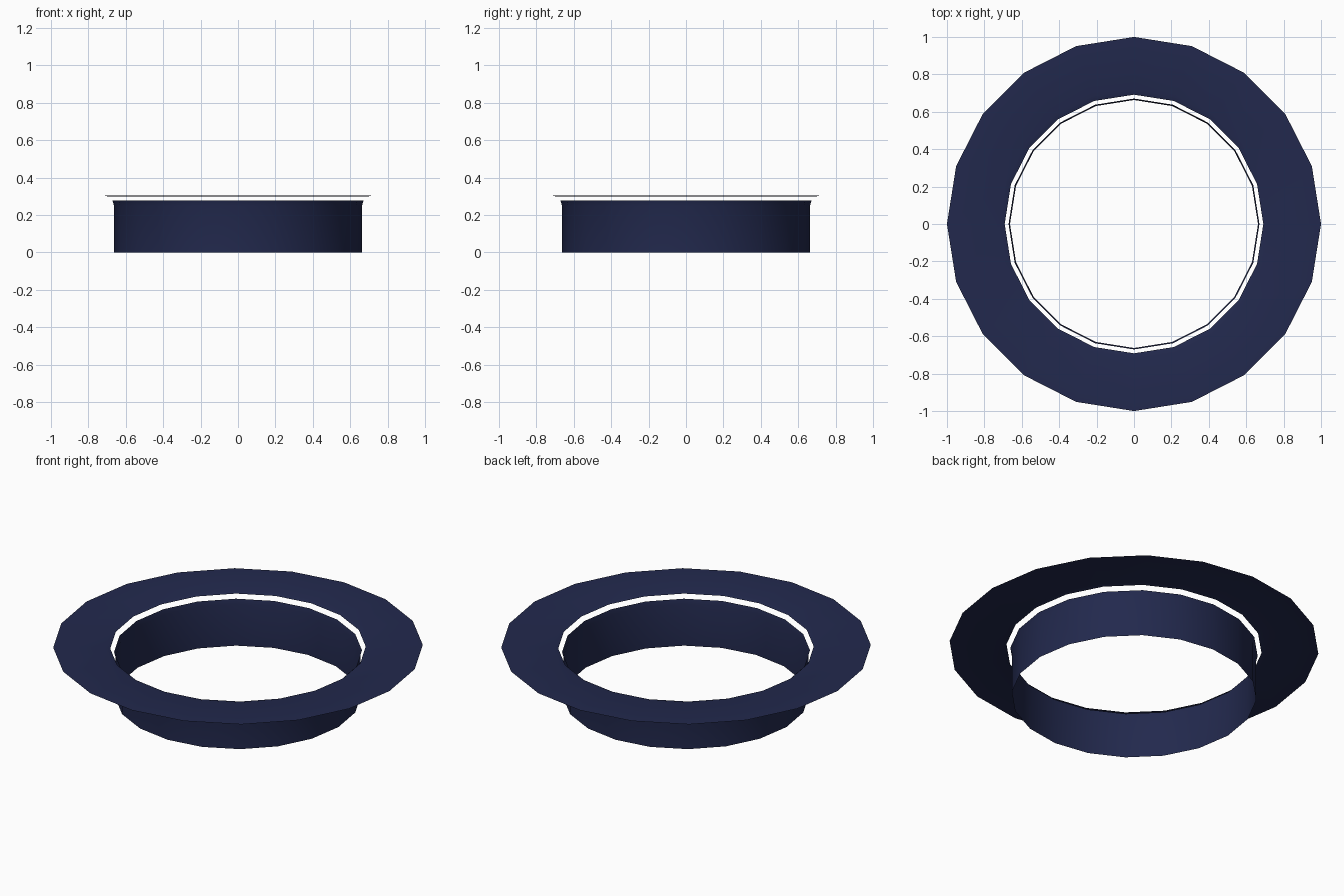
import bpy, bmesh
from math import sin, cos, tau, radians

if "Cube" in bpy.data.objects:
    bpy.data.objects.remove(bpy.data.objects["Cube"])

SIDES = 20
WALL_R, FILLET, TOP = 0.663, 0.057, 0.305
CR, CZ = WALL_R + FILLET, TOP - FILLET   # fillet centre

mat = bpy.data.materials.new("navy")
mat.diffuse_color = (0.016, 0.022, 0.075, 1)
mat.use_nodes = True
mat.node_tree.nodes["Principled BSDF"].inputs["Base Color"].default_value = mat.diffuse_color


def fillet(deg):
    a = radians(deg)
    return CR - FILLET * cos(a), CZ + FILLET * sin(a)


def lathe(name, profile):
    """Spin an open (radius, z) profile into a single-skin ring."""
    bm = bmesh.new()
    rings = [[bm.verts.new((r * cos(tau * i / SIDES), r * sin(tau * i / SIDES), z))
              for i in range(SIDES)] for r, z in profile]
    for a, b in zip(rings, rings[1:]):
        for i in range(SIDES):
            j = (i + 1) % SIDES
            bm.faces.new((a[i], a[j], b[j], b[i]))
    me = bpy.data.meshes.new(name)
    bm.to_mesh(me)
    bm.free()
    me.materials.append(mat)
    ob = bpy.data.objects.new(name, me)
    bpy.context.collection.objects.link(ob)
    bpy.ops.object.select_all(action='DESELECT')
    ob.select_set(True)
    bpy.context.view_layer.objects.active = ob
    bpy.ops.object.shade_smooth_by_angle(angle=radians(35))
    return ob


# upright collar, flaring slightly at its top
lathe("collar_wall", [(WALL_R, 0), fillet(0), fillet(30)])
# flat flange with a small rolled inner lip, separated from the collar by an open gap
# (profile runs outward so the flange faces up)
flange = lathe("flange", [fillet(60), fillet(90), (1.0, TOP)])
for ob in bpy.context.collection.objects:
    # make the collar face outward and the flange face up
    want_flip = ob is flange and ob.data.polygons[-1].normal.z < 0
    if want_flip:
        ob.data.flip_normals()
